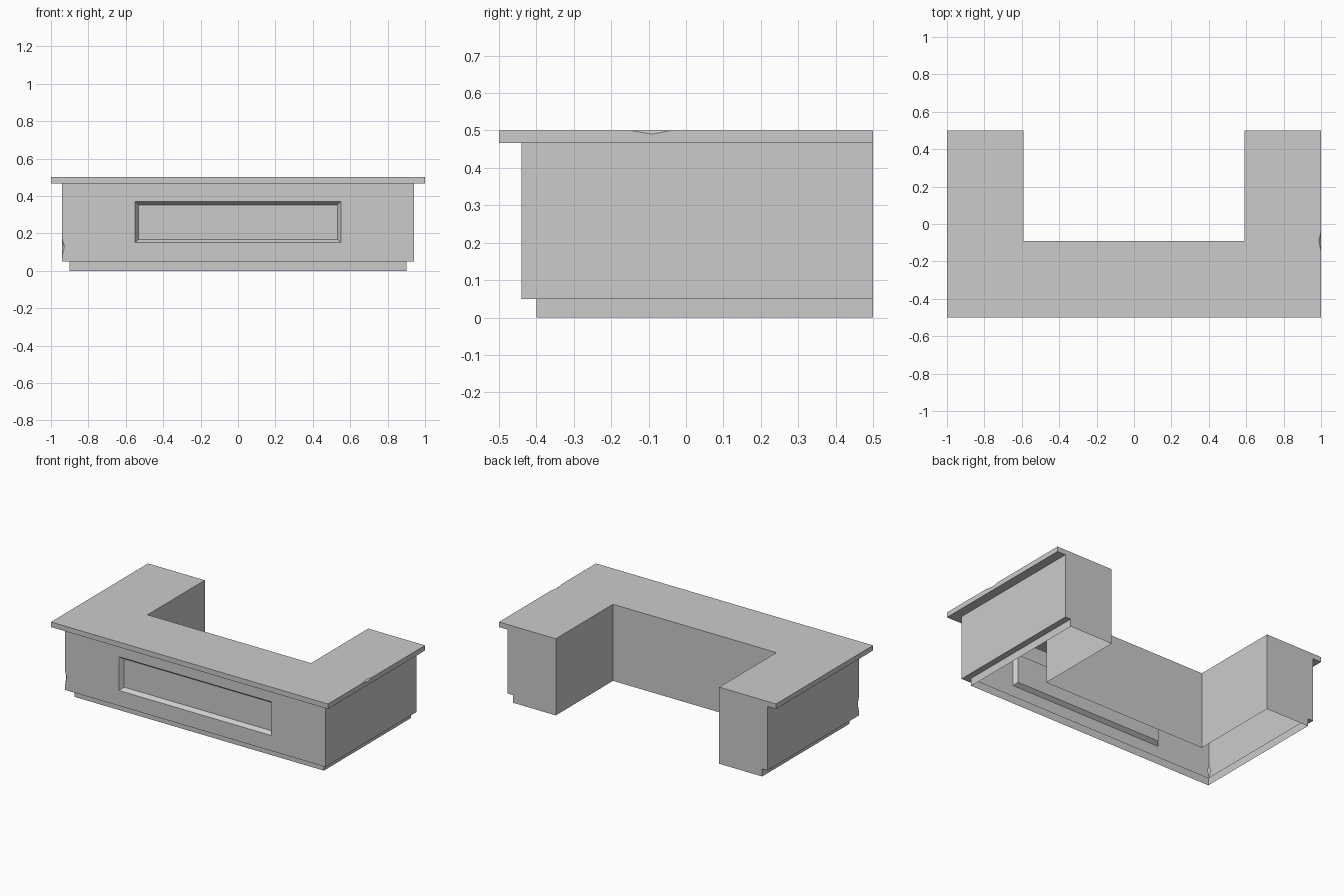
import bpy
import bmesh
from mathutils import Vector

if "Cube" in bpy.data.objects:
    bpy.data.objects.remove(bpy.data.objects["Cube"], do_unlink=True)

GREY = (0.6, 0.6, 0.6, 1)
mat = bpy.data.materials.new("light_grey")
mat.use_nodes = True
mat.diffuse_color = GREY
mat.node_tree.nodes["Principled BSDF"].inputs["Base Color"].default_value = GREY

BACK, INNER_X, INNER_Y = 0.5, 0.59, -0.09


def u_ring(bm, half, front, z):
    """U-shaped outline, counterclockwise; the first four points are the outer side."""
    outer = [(-half, BACK), (-half, -front), (half, -front), (half, BACK)]
    inner = [(INNER_X, BACK), (INNER_X, INNER_Y), (-INNER_X, INNER_Y), (-INNER_X, BACK)]
    return [bm.verts.new((x, y, z)) for x, y in outer + inner]


def u_shell(half, front, z0, z1, ledge=None, cap=False):
    """Hollow U walls, with an optional underside ledge and a closed top."""
    bm = bmesh.new()
    low, high = u_ring(bm, half, front, z0), u_ring(bm, half, front, z1)
    for i in range(len(low)):
        j = (i + 1) % len(low)
        bm.faces.new((low[i], low[j], high[j], high[i]))
    if cap:
        bm.faces.new(high)
    if ledge:
        edge = u_ring(bm, *ledge, z0)
        for i in range(3):
            bm.faces.new((edge[i], edge[i + 1], low[i + 1], low[i]))
        bmesh.ops.delete(bm, geom=edge[4:], context='VERTS')
    bm.normal_update()
    return bm


def chip(bm, edge_mid, points, insets):
    """Break a small nick out of the edge whose midpoint is given."""
    mid = Vector(edge_mid)
    edge = min(bm.edges, key=lambda e: ((e.verts[0].co + e.verts[1].co) / 2 - mid).length)
    faces = list(edge.link_faces)
    first, last = edge.verts
    cuts, prev = [], first
    for co in sorted(map(Vector, points), key=lambda p: (p - first.co).length):
        v = bmesh.utils.edge_split(bm.edges.get((prev, last)), prev, 0.5)[1]
        v.co = co
        cuts.append(v)
        prev = v
    a, m, b = cuts
    tips = []
    for face in faces:
        face.normal_update()
        # use the inset point that lies in the plane of this face
        p = min(map(Vector, insets), key=lambda q: abs((q - a.co).dot(face.normal)))
        bmesh.utils.face_split(face, a, b, coords=[p])
        tips.append(min(bm.verts, key=lambda v: (v.co - p).length))
    outward = m.co - (tips[0].co + tips[1].co) / 2
    bmesh.ops.delete(bm, geom=[m], context='VERTS')
    for end in (a, b):
        f = bm.faces.new((end, tips[0], tips[1]))
        f.normal_update()
        if f.normal.dot(outward) < 0:
            f.normal_flip()


def finish(bm, name):
    mesh = bpy.data.meshes.new(name)
    bm.to_mesh(mesh)
    bm.free()
    mesh.materials.append(mat)
    obj = bpy.data.objects.new(name, mesh)
    bpy.context.scene.collection.objects.link(obj)


# Recessed plinth
finish(u_shell(0.9, 0.4, 0, 0.05), "plinth")

# Cabinet body with a sunken bevelled front panel and a nicked corner
body = u_shell(0.94, 0.44, 0.05, 0.467, ledge=(0.9, 0.4))
panel = min(body.faces, key=lambda f: f.normal.y + f.calc_center_median().y)
bmesh.ops.inset_individual(body, faces=[panel], thickness=0.05)
for v in panel.verts:
    v.co.x = 0.55 if v.co.x > 0 else -0.55
    v.co.z = 0.37 if v.co.z > 0.25 else 0.15
body.normal_update()
bmesh.ops.inset_individual(body, faces=[panel], thickness=0.025, depth=-0.025)
chip(body, (-0.94, -0.44, 0.2585),
     [(-0.94, -0.44, z) for z in (0.08, 0.13, 0.17)],
     [(-0.928, -0.44, 0.13), (-0.94, -0.428, 0.13)])
finish(body, "cabinet")

# Overhanging worktop with a nicked side edge
top = u_shell(1, 0.5, 0.467, 0.5, ledge=(0.94, 0.44), cap=True)
chip(top, (1, 0, 0.5),
     [(1, y, 0.5) for y in (-0.15, -0.09, -0.04)],
     [(0.988, -0.09, 0.5), (1, -0.09, 0.49)])
finish(top, "worktop")
